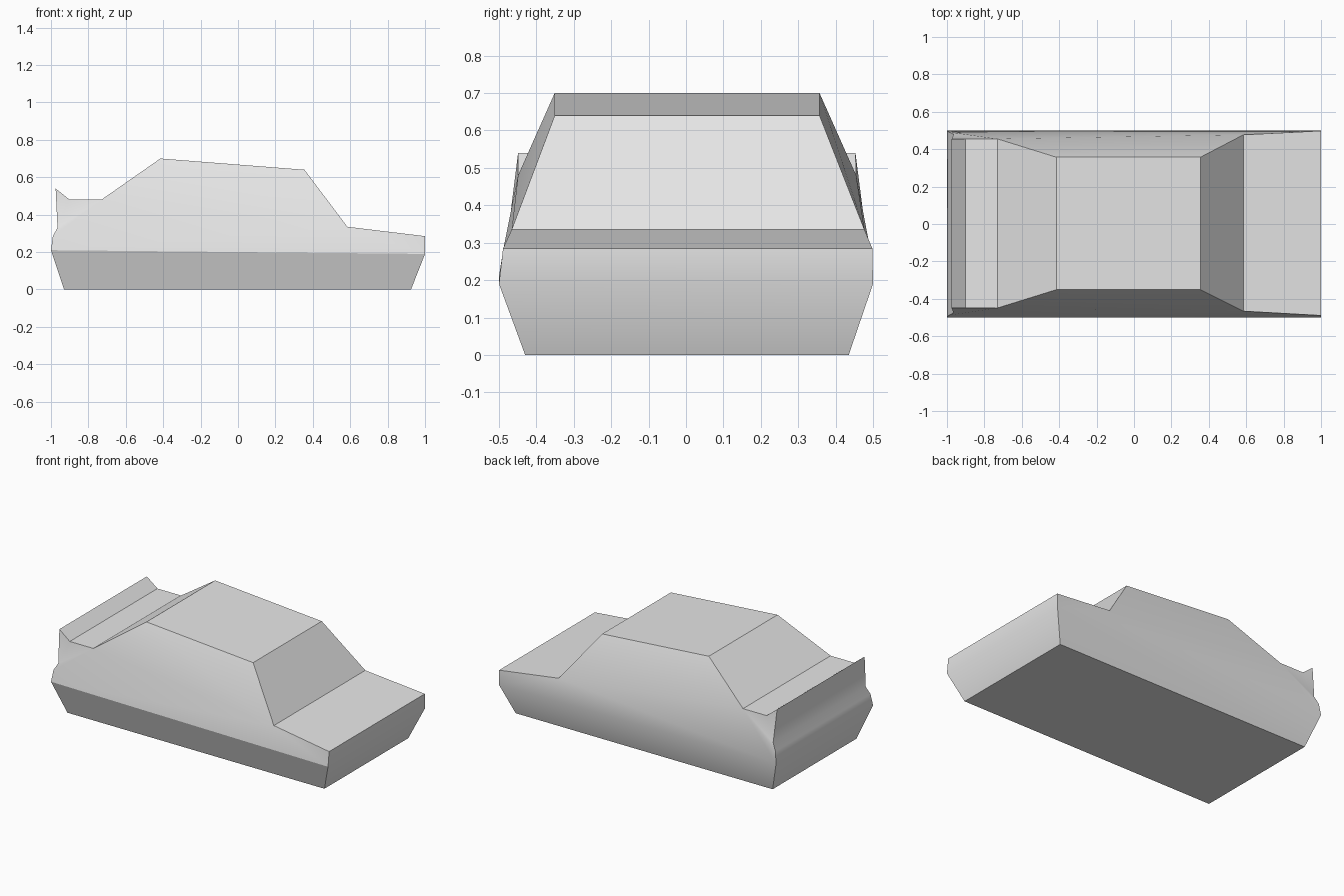
import bpy, bmesh

if "Cube" in bpy.data.objects:
    bpy.data.objects.remove(bpy.data.objects["Cube"], do_unlink=True)

# Single body colour
paint = bpy.data.materials.new("light_grey")
paint.use_nodes = True
paint.diffuse_color = (0.8, 0.8, 0.8, 1)
paint.node_tree.nodes["Principled BSDF"].inputs["Base Color"].default_value = (0.8, 0.8, 0.8, 1)

# Side outline: x, z, half width on the right (-y) and left (+y)
outline = {
    "sill_rear": (-0.93, 0.0, 0.43, 0.435),
    "sill_nose": (0.925, 0.0, 0.43, 0.435),
    "belt_nose": (1.0, 0.19, 0.5, 0.5),
    "hood_nose": (1.0, 0.285, 0.489, 0.498),
    "hood_base": (0.585, 0.335, 0.466, 0.477),
    "roof_nose": (0.355, 0.64, 0.351, 0.357),
    "roof_rear": (-0.415, 0.7, 0.351, 0.357),
    "deck_nose": (-0.73, 0.48, 0.449, 0.455),
    "deck_rear": (-0.9, 0.48, 0.449, 0.455),
    "spoiler_tip": (-0.975, 0.54, 0.449, 0.453),
    "tail_notch": (-0.965, 0.33, 0.475, 0.48),
    "bumper_top": (-0.99, 0.285, 0.488, 0.492),
    "belt_rear": (-1.0, 0.21, 0.5, 0.5),
}
# Panels of one flank, from sill to roof
flank = [
    "sill_rear sill_nose belt_nose belt_rear",
    "belt_nose hood_nose hood_base",
    "belt_rear belt_nose hood_base",
    "belt_rear hood_base deck_nose",
    "hood_base roof_nose roof_rear deck_nose",
    "belt_rear deck_nose bumper_top",
    "bumper_top deck_nose tail_notch",
    "deck_nose deck_rear tail_notch",
    "deck_rear spoiler_tip tail_notch",
]
soft_ridges = {"belt_nose", "belt_rear", "tail_notch", "bumper_top"}

bm = bmesh.new()
right = {n: bm.verts.new((x, -r, z)) for n, (x, z, r, l) in outline.items()}
left = {n: bm.verts.new((x, l, z)) for n, (x, z, r, l) in outline.items()}
for side in (right, left):
    for panel in flank:
        bm.faces.new([side[n] for n in panel.split()])

# Strips across the body join the two flanks
names = list(outline)
for a, b in zip(names, names[1:] + names[:1]):
    bm.faces.new((right[a], right[b], left[b], left[a]))
bmesh.ops.recalc_face_normals(bm, faces=bm.faces)

# Smooth shading with creases on the outline and the right belt line
for face in bm.faces:
    face.smooth = True
for a, b in zip(names, names[1:] + names[:1]):
    for side in (right, left):
        bm.edges.get((side[a], side[b])).smooth = False
    if a not in soft_ridges:
        bm.edges.get((right[a], left[a])).smooth = False
bm.edges.get((right["belt_nose"], right["belt_rear"])).smooth = False

mesh = bpy.data.meshes.new("car_body")
bm.to_mesh(mesh)
bm.free()
mesh.materials.append(paint)
body = bpy.data.objects.new("car_body", mesh)
bpy.context.collection.objects.link(body)
